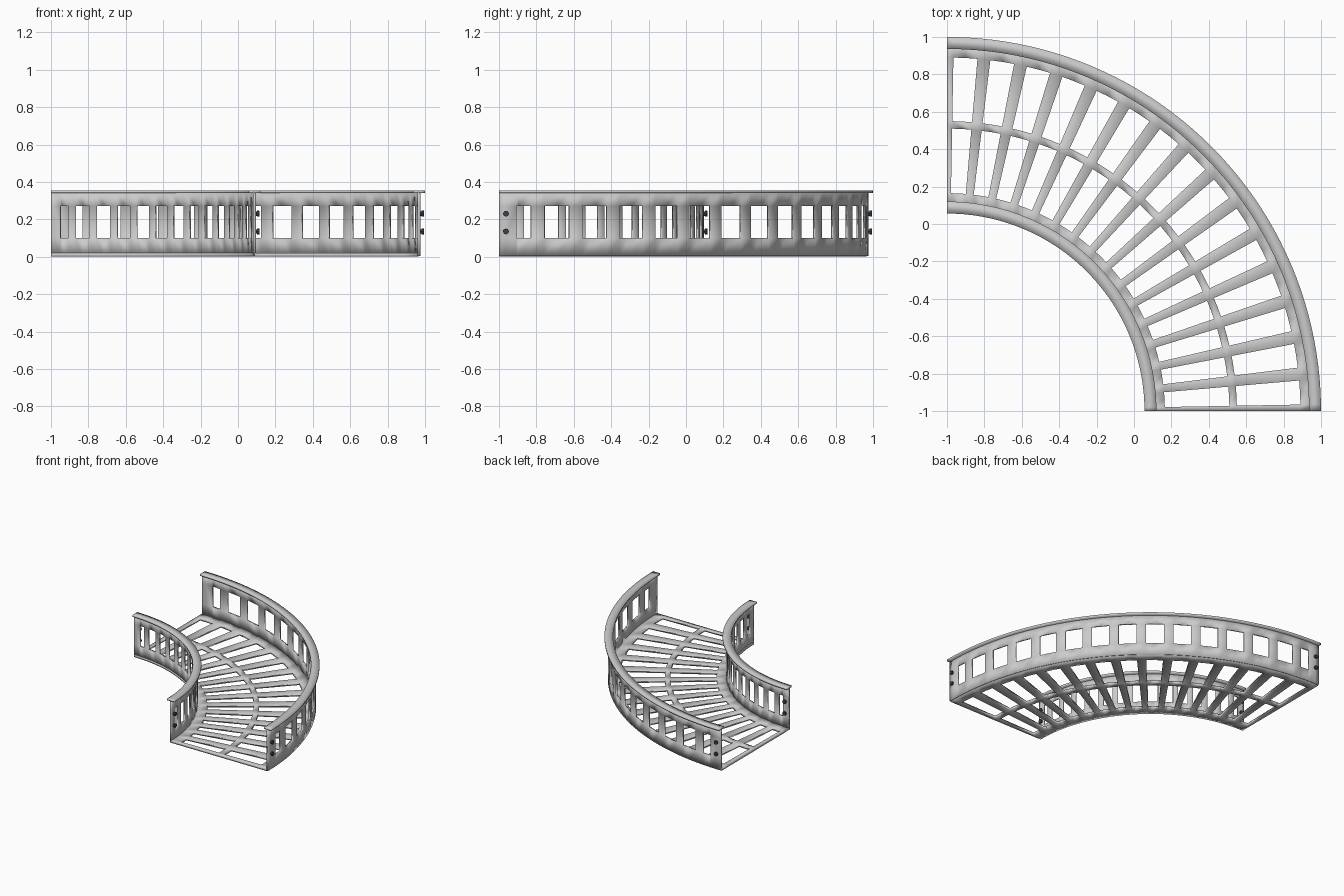
import bpy, bmesh
from math import radians, cos, sin
from mathutils import Matrix, Vector

if "Cube" in bpy.data.objects:
    bpy.data.objects.remove(bpy.data.objects["Cube"])

TOP = 0.354
WALLS = {"outer": 1.968, "inner": 1.088}
# Angle breaks: openings repeat every 6 degrees
BREAKS = [0] + [6 * k + d for k in range(15) for d in (1.05, 3, 4.95)] + [90]
WALL_BREAKS = sorted([0 if a == 0 else a for a in BREAKS] + [2.75, 87.25])


def polar(r, a, z):
    # bend centre is the corner (-1, -1)
    return Vector((-1 + r * cos(radians(a)), -1 + r * sin(radians(a)), z))


def sheet(name, angles, levels, point, is_open, thickness):
    """Curved sheet over angles x levels, with open cells left out, then thickened."""
    bm = bmesh.new()
    grid = [[bm.verts.new(point(a, t)) for t in levels] for a in angles]
    for i in range(len(angles) - 1):
        for j in range(len(levels) - 1):
            if not is_open((angles[i] + angles[i + 1]) / 2, j):
                bm.faces.new((grid[i][j], grid[i + 1][j],
                              grid[i + 1][j + 1], grid[i][j + 1]))
    loose = [v for v in bm.verts if not v.link_faces]
    bmesh.ops.delete(bm, geom=loose, context='VERTS')
    me = bpy.data.meshes.new(name)
    bm.to_mesh(me)
    bm.free()
    ob = bpy.data.objects.new(name, me)
    bpy.context.collection.objects.link(ob)
    mod = ob.modifiers.new("thickness", 'SOLIDIFY')
    mod.thickness = thickness
    mod.offset = 0
    bpy.context.view_layer.objects.active = ob
    for o in bpy.context.selected_objects:
        o.select_set(False)
    ob.select_set(True)
    bpy.ops.object.shade_smooth_by_angle(angle=radians(30))
    return ob


def in_slot(a):
    return 1.05 < a % 6 < 4.95


# Slotted floor: two rows of radial slots split by a thin middle ring
sheet("floor", BREAKS, [1.08, 1.165, 1.51, 1.55, 1.89, 1.966],
      lambda a, r: polar(r, a, 0.01),
      lambda a, j: j in (1, 3) and in_slot(a), 0.02)

for side, rad in WALLS.items():
    # Side wall with windows; the end windows are narrower beside the bolts
    sheet(side + "_wall", WALL_BREAKS, [0.005, 0.10, 0.27, TOP - 0.008],
          lambda a, z: polar(rad, a, z),
          lambda a, j: j == 1 and in_slot(a) and 2.75 < a < 87.25, 0.014)
    # Top flange
    sheet(side + "_top_flange", BREAKS, [rad - 0.032, rad + 0.032],
          lambda a, r: polar(r, a, TOP - 0.007), lambda a, j: False, 0.014)

# Bolts at both ends of each wall
dark = bpy.data.materials.new("dark_metal")
dark.diffuse_color = (0.05, 0.055, 0.06, 1)
dark.use_nodes = True
dark.node_tree.nodes["Principled BSDF"].inputs["Base Color"].default_value = dark.diffuse_color
for side, rad in WALLS.items():
    inset = math_inset = 0.037 / rad * 57.3 if side == "outer" else 1.6
    bm = bmesh.new()
    for a in (inset, 90 - inset):
        for z in (0.135, 0.23):
            rot = Vector((cos(radians(a)), sin(radians(a)), 0)).to_track_quat('Z', 'Y').to_matrix().to_4x4()
            for r, d, off in ((0.011, 0.016, 0.01), (0.016, 0.013, 0.0195)):
                bmesh.ops.create_cone(bm, cap_ends=True, segments=8, radius1=r, radius2=r, depth=d,
                                      matrix=Matrix.Translation(polar(rad + off, a, z)) @ rot)
    me = bpy.data.meshes.new(side + "_bolts")
    bm.to_mesh(me)
    bm.free()
    me.materials.append(dark)
    bpy.context.collection.objects.link(bpy.data.objects.new(side + "_bolts", me))
